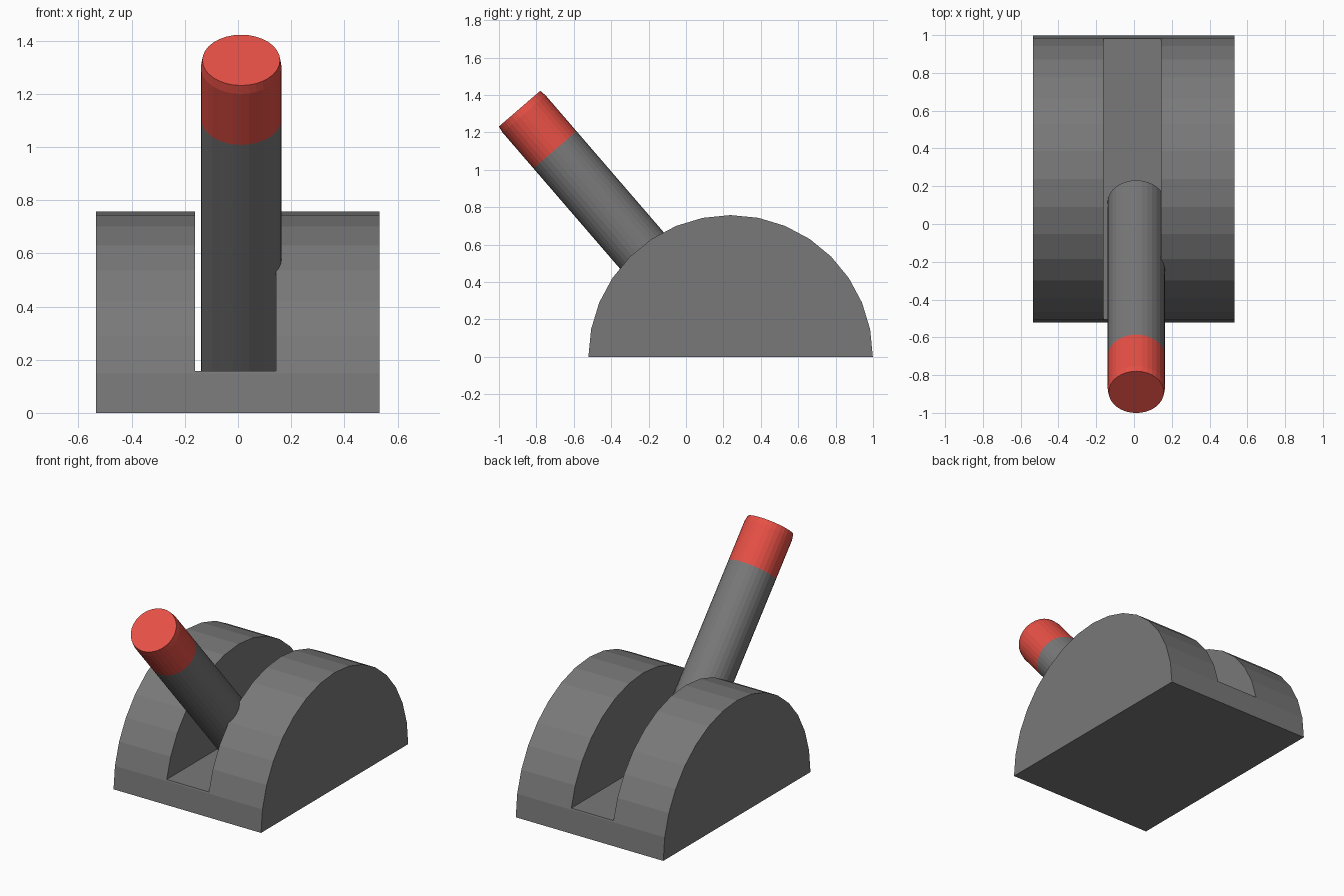
import bpy, bmesh
from math import sin, cos, pi
from mathutils import Vector, Matrix

if "Cube" in bpy.data.objects:
    bpy.data.objects.remove(bpy.data.objects["Cube"])

RADIUS, CENTRE_Y = 0.7605, 0.2385
AXIS = Vector((0, -0.653, 0.757)).normalized()
TIP = Vector((0.012, -0.89, 1.327))


def make_material(name, colour):
    mat = bpy.data.materials.new(name)
    mat.diffuse_color = colour
    mat.use_nodes = True
    mat.node_tree.nodes["Principled BSDF"].inputs["Base Color"].default_value = mat.diffuse_color
    return mat


dark_grey = make_material("dark_grey", (0.19, 0.19, 0.19, 1))
red = make_material("red", (0.8, 0.08, 0.06, 1))


def add_object(name, bm, mat=None):
    bmesh.ops.recalc_face_normals(bm, faces=bm.faces)
    mesh = bpy.data.meshes.new(name)
    bm.to_mesh(mesh)
    bm.free()
    obj = bpy.data.objects.new(name, mesh)
    if mat:
        mesh.materials.append(mat)
    bpy.context.collection.objects.link(obj)
    return obj


def lathe(name, rings, cap_start, cap_end, mat, sides=32):
    """Rings are (distance back from the tip, radius) along the lever axis."""
    side = Vector((1, 0, 0))
    up = AXIS.cross(side)
    bm = bmesh.new()
    loops = [[bm.verts.new(TIP - AXIS * d + r * (side * cos(2 * pi * i / sides)
                                               + up * sin(2 * pi * i / sides)))
              for i in range(sides)] for d, r in rings]
    for a, b in zip(loops, loops[1:]):
        for i in range(sides):
            j = (i + 1) % sides
            bm.faces.new((a[i], a[j], b[j], b[i]))
    if cap_start:
        bm.faces.new(loops[0])
    if cap_end:
        bm.faces.new(loops[-1])
    return add_object(name, bm, mat)


# Half-round housing: 16-sided half circle extruded along x
bm = bmesh.new()
profile = [bm.verts.new((-0.535, CENTRE_Y + RADIUS * cos(pi * i / 16),
                         0.758 * sin(pi * i / 16) if i < 16 else 0)) for i in range(17)]
face = bm.faces.new(profile)
ext = bmesh.ops.extrude_face_region(bm, geom=[face])
bmesh.ops.translate(bm, vec=(1.067, 0, 0),
                    verts=[v for v in ext["geom"] if isinstance(v, bmesh.types.BMVert)])
housing = add_object("housing", bm, dark_grey)

# Slot cut through the housing
bm = bmesh.new()
bmesh.ops.create_cube(bm, size=1, matrix=Matrix.Translation((-0.01, CENTRE_Y, 0.657))
                      @ Matrix.Diagonal((0.305, 2, 1, 1)))
cutter = add_object("slot_cutter", bm, dark_grey)
cutter.hide_render = True
mod = housing.modifiers.new("slot", 'BOOLEAN')
mod.operation, mod.solver, mod.object = 'DIFFERENCE', 'EXACT', cutter
bpy.context.view_layer.objects.active = housing
bpy.ops.object.modifier_apply(modifier=mod.name)
bpy.data.objects.remove(cutter)

# Lever rod and its red tip with a slight chamfer
lathe("lever_rod", [(0.29, 0.152), (1.54, 0.152)], False, True, dark_grey)
lathe("lever_tip", [(0, 0.146), (0.037, 0.152), (0.29, 0.152)], True, False, red)
